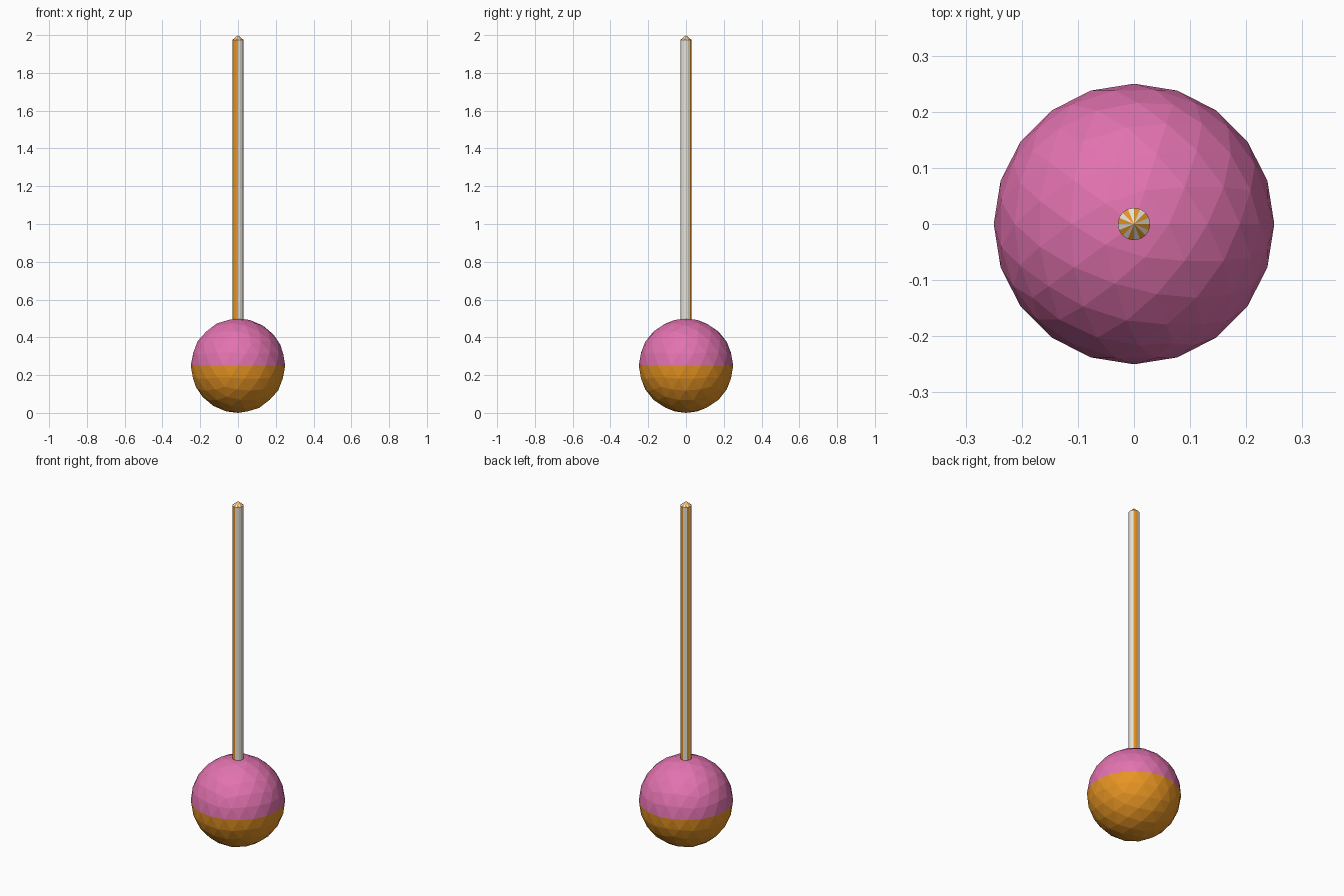
import bpy, bmesh, math

if "Cube" in bpy.data.objects:
    bpy.data.objects.remove(bpy.data.objects["Cube"])


def material(name, color):
    m = bpy.data.materials.new(name)
    m.diffuse_color = (*color, 1)
    m.use_nodes = True
    m.node_tree.nodes["Principled BSDF"].inputs["Base Color"].default_value = m.diffuse_color
    return m


pink = material("pink", (0.76, 0.17, 0.43))
orange = material("orange", (0.80, 0.30, 0.017))
cream = material("cream", (0.80, 0.76, 0.69))


def finish(bm, name, mats):
    mesh = bpy.data.meshes.new(name)
    bm.to_mesh(mesh)
    bm.free()
    for m in mats:
        mesh.materials.append(m)
    obj = bpy.data.objects.new(name, mesh)
    bpy.context.collection.objects.link(obj)
    return obj


# Float ball: faceted sphere, split at the equator into pink and orange
R = 0.25
bm = bmesh.new()
bmesh.ops.create_icosphere(bm, subdivisions=3, radius=R)
# cut along the equator so the colour line is straight
bmesh.ops.bisect_plane(bm, geom=bm.verts[:] + bm.edges[:] + bm.faces[:],
                       plane_co=(0, 0, 0), plane_no=(0, 0, 1), dist=1e-5)
for f in bm.faces:
    f.material_index = 0 if f.calc_center_median().z > 0 else 1
ball = finish(bm, "ball", [pink, orange])
ball.location.z = R

# Rod: thin faceted pole with a pointed tip, orange stripes on some sides
SIDES, ROD_R, BASE, SHOULDER, TIP = 16, 0.029, 0.49, 1.975, 2.0
ORANGE_ARCS = [(56, 90), (135, 160), (180, 270)]
bm = bmesh.new()
low, high = [], []
for i in range(SIDES):
    a = 2 * math.pi * i / SIDES
    x, y = ROD_R * math.cos(a), ROD_R * math.sin(a)
    low.append(bm.verts.new((x, y, BASE)))
    high.append(bm.verts.new((x, y, SHOULDER)))
top = bm.verts.new((0, 0, TIP))
bm.faces.new(low[::-1])
for i in range(SIDES):
    j = (i + 1) % SIDES
    angle = 360 * (i + 0.5) / SIDES
    side = bm.faces.new((low[i], low[j], high[j], high[i]))
    side.material_index = int(any(a < angle < b for a, b in ORANGE_ARCS))
    cap = bm.faces.new((high[i], high[j], top))
    cap.material_index = i % 2
finish(bm, "rod", [cream, orange])
